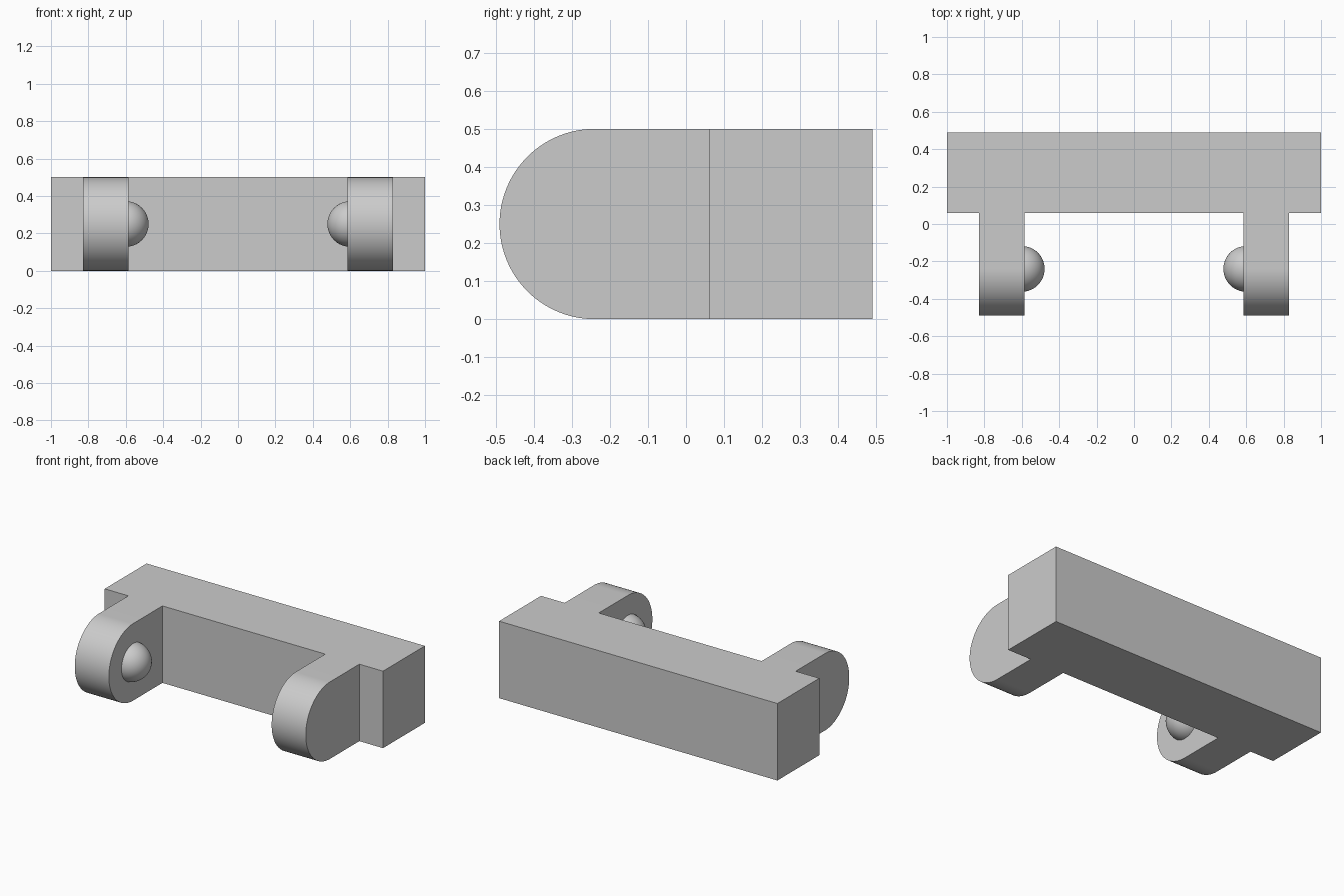
import bpy, bmesh, math
from mathutils import Matrix, Vector

if "Cube" in bpy.data.objects:
    bpy.data.objects.remove(bpy.data.objects["Cube"])

grey = bpy.data.materials.new("light grey")
grey.diffuse_color = (0.6, 0.6, 0.6, 1)
grey.use_nodes = True
grey.node_tree.nodes["Principled BSDF"].inputs["Base Color"].default_value = grey.diffuse_color

HEIGHT = 0.5
JOINT_Y, BACK_Y = 0.06, 0.49       # front and back of the crossbar
ARM_IN, ARM_OUT = 0.585, 0.83      # inner and outer side of an arm
PIVOT = (-0.24, 0.25)              # y, z of the rounded arm end


def finish(name, bm, smooth=True):
    bmesh.ops.recalc_face_normals(bm, faces=bm.faces)
    mesh = bpy.data.meshes.new(name)
    bm.to_mesh(mesh)
    bm.free()
    mesh.materials.append(grey)
    obj = bpy.data.objects.new(name, mesh)
    bpy.context.collection.objects.link(obj)
    if smooth:
        bpy.ops.object.select_all(action='DESELECT')
        obj.select_set(True)
        bpy.context.view_layer.objects.active = obj
        bpy.ops.object.shade_smooth_by_angle(angle=math.radians(30))
    return obj


def prism(start, end, open_edges=()):
    """Skin two matching outlines, leaving the listed sides open."""
    bm = bmesh.new()
    a = [bm.verts.new(p) for p in start]
    b = [bm.verts.new(p) for p in end]
    bm.faces.new(a)
    bm.faces.new(b)
    n = len(a)
    for i in range(n):
        if i not in open_edges:
            j = (i + 1) % n
            bm.faces.new((a[i], a[j], b[j], b[i]))
    return bm


# Crossbar, open where the two arms join its front
plan = [(x, JOINT_Y) for x in (-1, -ARM_OUT, -ARM_IN, ARM_IN, ARM_OUT, 1)]
plan += [(1, BACK_Y), (-1, BACK_Y)]
bar = prism([(x, y, 0) for x, y in plan],
            [(x, y, HEIGHT) for x, y in plan], open_edges=(1, 3))
finish("crossbar", bar, smooth=False)

# Arm outline: straight sides with a semicircular front end
steps = 64
outline = [(JOINT_Y, HEIGHT)]
for i in range(steps + 1):
    t = math.pi / 2 + math.pi * i / steps
    outline.append((PIVOT[0] + 0.25 * math.cos(t), PIVOT[1] + 0.25 * math.sin(t)))
outline.append((JOINT_Y, 0))

for side, word in ((-1, "left"), (1, "right")):
    arm = prism([(side * ARM_IN, y, z) for y, z in outline],
                [(side * ARM_OUT, y, z) for y, z in outline],
                open_edges=(len(outline) - 1,))
    finish(word + "_arm", arm)

    # Rounded stud on the inner side of the arm
    bm = bmesh.new()
    place = (Matrix.Translation((side * 0.6, *PIVOT))
             @ Matrix.Rotation(math.pi / 2, 4, 'Y'))
    bmesh.ops.create_uvsphere(bm, u_segments=48, v_segments=32,
                              radius=0.122, matrix=place)
    bmesh.ops.bisect_plane(bm, geom=bm.verts[:] + bm.edges[:] + bm.faces[:],
                           plane_co=Vector((side * ARM_IN, 0, 0)),
                           plane_no=Vector((side, 0, 0)), clear_outer=True)
    # Keep the dome facing outward from its own centre
    for f in bm.faces:
        f.normal_update()
    finish(word + "_stud", bm)
